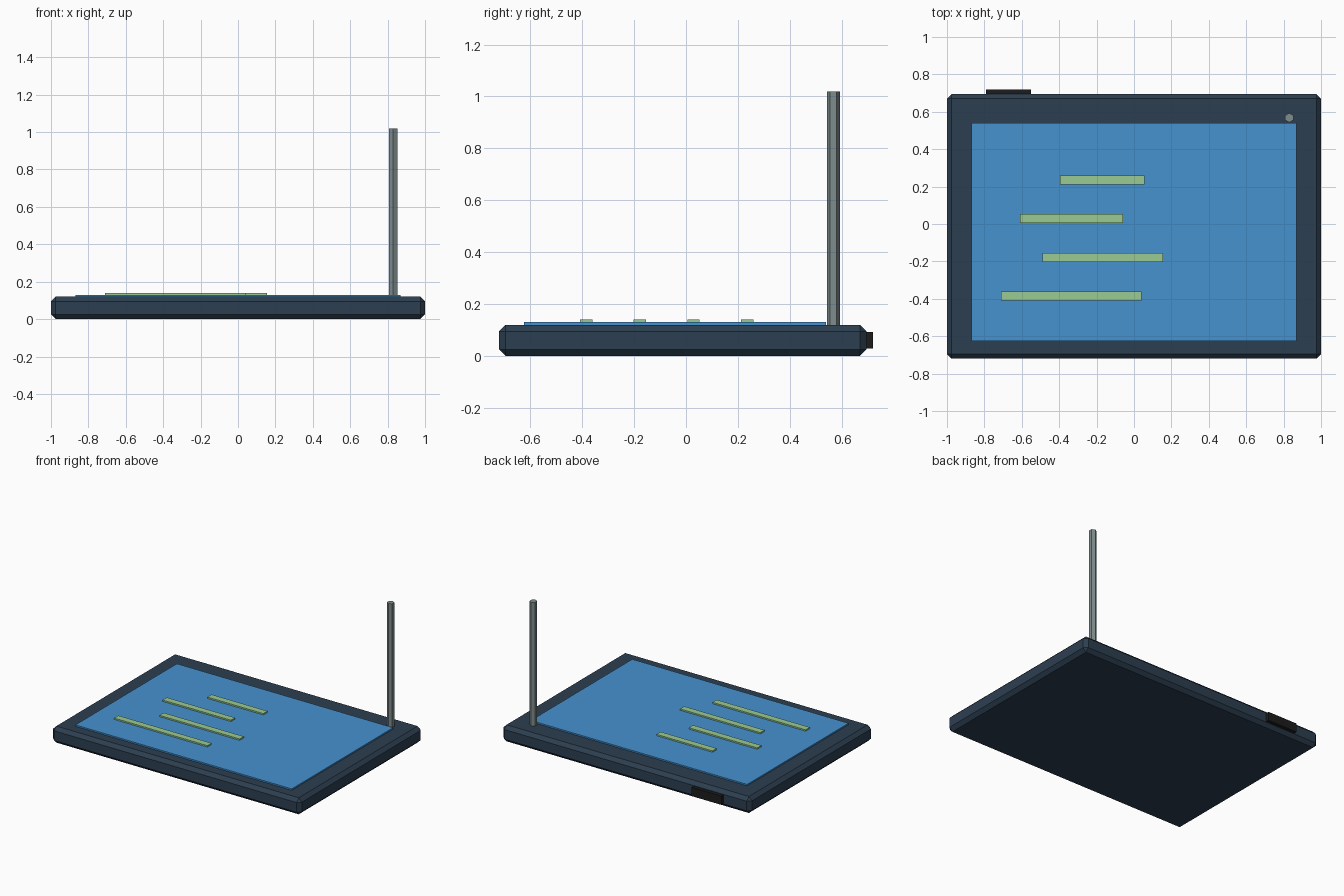
import bpy, bmesh, math

if "Cube" in bpy.data.objects:
    bpy.data.objects.remove(bpy.data.objects["Cube"])


def material(name, hex_code):
    def lin(c):
        return c / 12.92 if c <= 0.04045 else ((c + 0.055) / 1.055) ** 2.4
    m = bpy.data.materials.new(name)
    rgb = [lin(int(hex_code[i:i + 2], 16) / 255) for i in (0, 2, 4)]
    m.diffuse_color = (*rgb, 1)
    m.use_nodes = True
    m.node_tree.nodes["Principled BSDF"].inputs["Base Color"].default_value = m.diffuse_color
    return m


def finish(name, bm, mat):
    mesh = bpy.data.meshes.new(name)
    bm.to_mesh(mesh)
    bm.free()
    mesh.materials.append(mat)
    obj = bpy.data.objects.new(name, mesh)
    bpy.context.collection.objects.link(obj)
    return obj


def box(name, x, y, z, mat, chamfer=0):
    bm = bmesh.new()
    bmesh.ops.create_cube(bm, size=1)
    for v in bm.verts:
        v.co = [r[0] + (c + 0.5) * (r[1] - r[0]) for c, r in zip(v.co, (x, y, z))]
    obj = finish(name, bm, mat)
    if chamfer:
        mod = obj.modifiers.new("chamfer", 'BEVEL')
        mod.width = chamfer
        mod.segments = 1
    return obj


slate = material("slate casing", "2c3e50")
blue = material("screen blue", "4592cf")
green = material("text green", "9acb92")
grey = material("antenna grey", "7f8c8d")
black = material("port black", "1c1c1c")

# Chamfered casing, with the screen plate on top and a port at the back
box("casing", (-1, 1), (-0.72, 0.695), (0, 0.12), slate, 0.025)
box("screen", (-0.87, 0.87), (-0.625, 0.54), (0.11, 0.13), blue)
box("back_port", (-0.79, -0.55), (0.67, 0.72), (0.028, 0.092), black)

# Raised lines on the screen
lines = [(-0.71, 0.04), (-0.49, 0.155), (-0.61, -0.06), (-0.395, 0.055)]
for i, x in enumerate(lines):
    y = -0.385 + i * 0.207
    box(f"screen_line_{i + 1}", x, (y - 0.024, y + 0.024), (0.125, 0.14), green)

# Six-sided antenna, corners pointing front and back
bm = bmesh.new()
bmesh.ops.create_cone(bm, cap_ends=True, segments=6, radius1=0.025,
                      radius2=0.025, depth=0.9)
first = bm.verts[:][0].co
turn = math.pi / 2 - math.atan2(first.y, first.x)
c, s = math.cos(turn), math.sin(turn)
for v in bm.verts:
    x, y, z = v.co
    v.co = (0.83 + x * c - y * s, 0.568 + x * s + y * c, z + 0.57)
finish("antenna", bm, grey)
